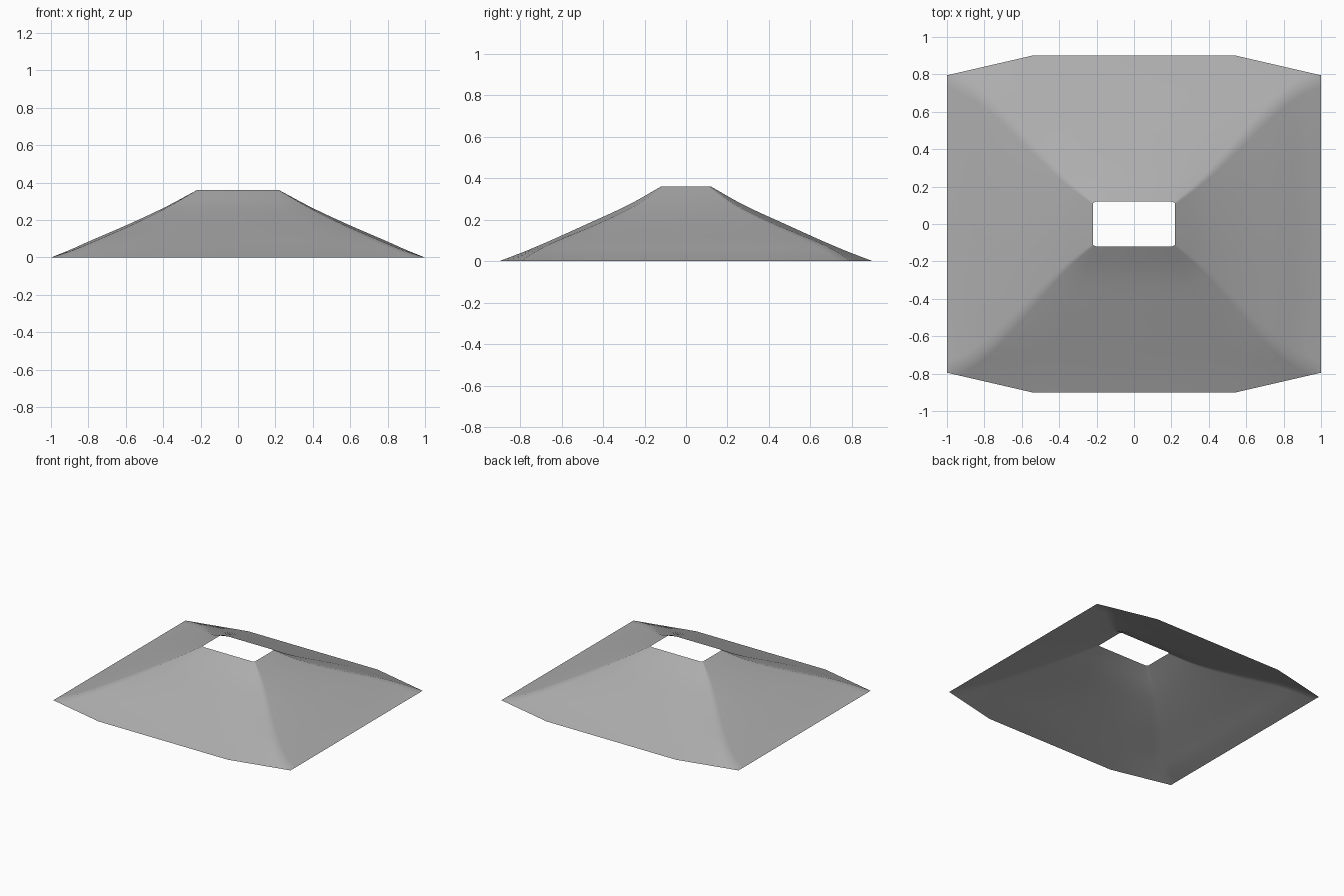
import bpy, bmesh

if "Cube" in bpy.data.objects:
    bpy.data.objects.remove(bpy.data.objects["Cube"])

# Cross-section at each height: z, side x, corner x, corner y, bend x, front y
LEVELS = [
    (0.00, 1.000, 1.000, 0.795, 0.545, 0.90),
    (0.04, 0.900, 0.880, 0.735, 0.52, 0.795),
    (0.09, 0.788, 0.760, 0.640, 0.46, 0.675),
    (0.18, 0.580, 0.555, 0.425, 0.36, 0.475),
    (0.27, 0.388, 0.375, 0.240, 0.27, 0.28),
    (0.36, 0.220, 0.220, 0.112, 0.205, 0.12),
]
STEPS = 4


def spline(a, b, c, d, t):
    """Catmull-Rom blend between b and c."""
    return 0.5 * (2 * b + (c - a) * t + (2 * a - 5 * b + 4 * c - d) * t * t
                  + (3 * b - a - 3 * c + d) * t ** 3)


def smooth_levels():
    n = len(LEVELS)
    first = [2 * p - q for p, q in zip(LEVELS[0], LEVELS[1])]
    last = [2 * p - q for p, q in zip(LEVELS[-1], LEVELS[-2])]
    rows = [first, *LEVELS, last]
    for i in range(1, n):
        for k in range(STEPS):
            yield [spline(*v, k / STEPS) for v in zip(*rows[i - 1:i + 3])]
    yield LEVELS[-1]


def ring(z, sx, cx, cy, bx, fy):
    """Outline mirrored from one quarter, with tight loops beside the corner ridge."""
    side, corner, bend = (sx, cy * 0.5), (cx, cy), (bx, fy)

    def near(p, f):
        return tuple(c + (v - c) * f for c, v in zip(corner, p))

    q = [side, near(side, 0.15), corner, near(bend, 0.15), bend]
    pts = q + [(-x, y) for x, y in reversed(q)]
    pts += [(-x, -y) for x, y in pts]
    return [(x, y, z) for x, y in pts]


# Flared open shell, lofted from the wide base to the rectangular opening
bm = bmesh.new()
rings = [[bm.verts.new(p) for p in ring(*lv)] for lv in smooth_levels()]
for lo, hi in zip(rings, rings[1:]):
    for i in range(len(lo)):
        j = (i + 1) % len(lo)
        f = bm.faces.new((lo[i], lo[j], hi[j], hi[i]))
        f.smooth = True
mesh = bpy.data.meshes.new("flared_hood")
bm.to_mesh(mesh)
bm.free()
hood = bpy.data.objects.new("flared_hood", mesh)
bpy.context.collection.objects.link(hood)

# Mid-grey finish
grey = bpy.data.materials.new("mid_grey")
grey.diffuse_color = (0.42, 0.42, 0.42, 1)
grey.use_nodes = True
grey.node_tree.nodes["Principled BSDF"].inputs["Base Color"].default_value = grey.diffuse_color
mesh.materials.append(grey)
